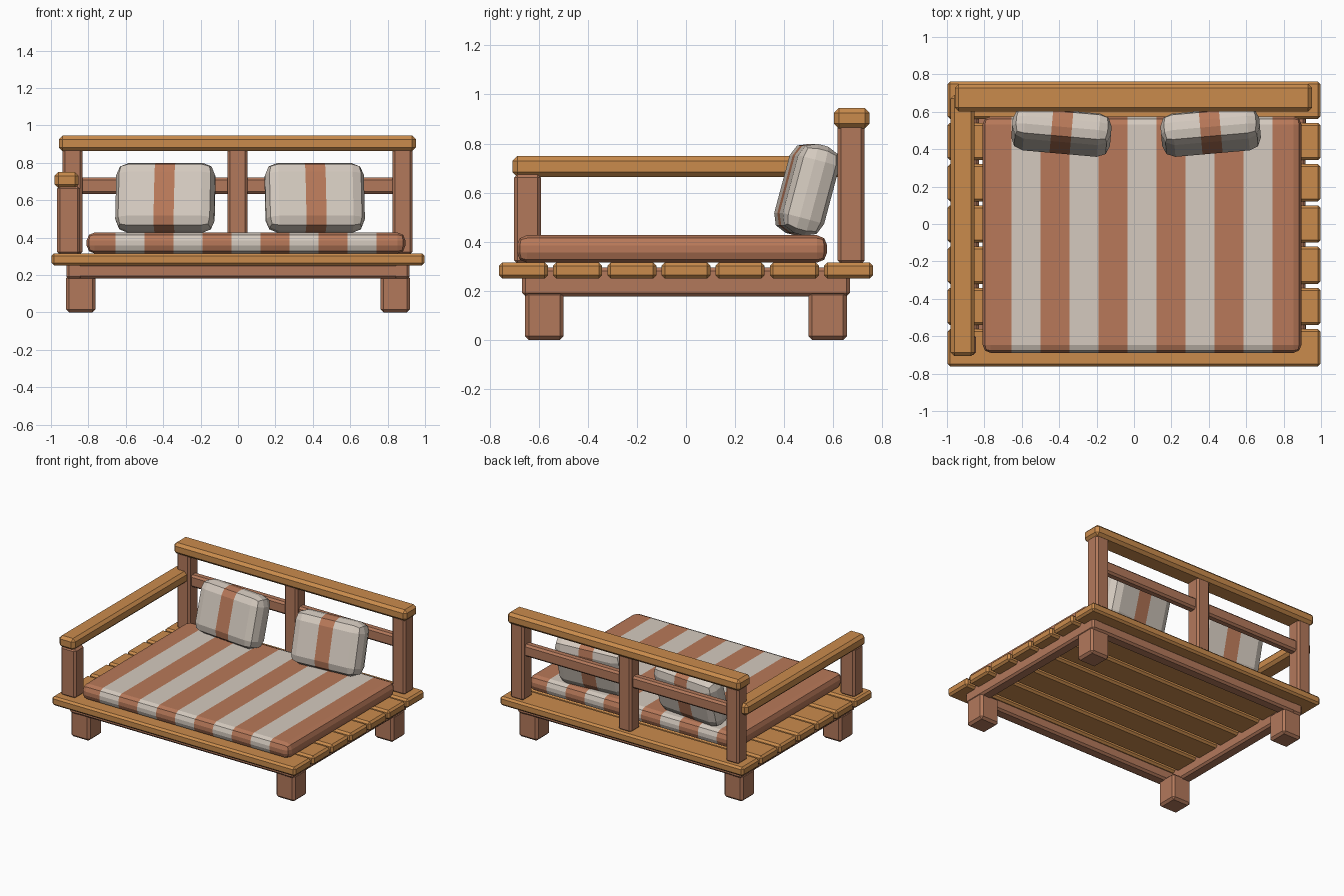
import bpy, bmesh, math
from mathutils import Matrix, Vector

if "Cube" in bpy.data.objects:
    bpy.data.objects.remove(bpy.data.objects["Cube"])


def material(name, rgb):
    m = bpy.data.materials.new(name)
    m.diffuse_color = (*rgb, 1)
    m.use_nodes = True
    m.node_tree.nodes["Principled BSDF"].inputs["Base Color"].default_value = m.diffuse_color
    return m


PLANK = material("honey_wood", (0.59, 0.26, 0.073))
FRAME = material("brown_wood", (0.45, 0.19, 0.105))
RUST = material("rust_fabric", (0.48, 0.19, 0.1))
CREAM = material("cream_fabric", (0.66, 0.59, 0.52))


def beveled(size, bevel, segments):
    """Box mesh centred on the origin with rounded edges."""
    bm = bmesh.new()
    bmesh.ops.create_cube(bm, size=1)
    bmesh.ops.scale(bm, vec=size, verts=bm.verts)
    bmesh.ops.bevel(bm, geom=bm.edges[:], offset=bevel, segments=segments,
                    profile=0.5, affect='EDGES', clamp_overlap=True)
    return bm


def finish(name, bm, mats, matrix):
    bmesh.ops.recalc_face_normals(bm, faces=bm.faces)
    mesh = bpy.data.meshes.new(name)
    bm.to_mesh(mesh)
    bm.free()
    for m in mats:
        mesh.materials.append(m)
    ob = bpy.data.objects.new(name, mesh)
    ob.matrix_world = matrix
    bpy.context.collection.objects.link(ob)
    return ob


def beam(name, x, y, z, mat, bevel=0.014):
    """Chamfered timber given by its extent on each axis."""
    lo, hi = Vector((x[0], y[0], z[0])), Vector((x[1], y[1], z[1]))
    return finish(name, beveled(hi - lo, bevel, 1), [mat],
                  Matrix.Translation((lo + hi) / 2))


def striped(name, size, bevel, cuts, rule, matrix):
    """Padded block cut along x, coloured by a rule on x."""
    bm = beveled(size, bevel, 2)
    for c in cuts:
        bmesh.ops.bisect_plane(bm, geom=bm.verts[:] + bm.edges[:] + bm.faces[:],
                               plane_co=(c, 0, 0), plane_no=(1, 0, 0))
    for f in bm.faces:
        f.material_index = rule(f.calc_center_bounds().x)
    return finish(name, bm, [RUST, CREAM], matrix)


# Deck slats
for i in range(7):
    y = (i - 3) * 0.2205
    beam(f"deck_slat_{i + 1}", (-0.997, 0.997), (y - 0.1, y + 0.1), (0.25, 0.316), PLANK)

# Under frame and legs
for s, side in ((-1, "left"), (1, "right")):
    beam(f"side_bearer_{side}", sorted((s * 0.83, s * 0.918)), (-0.667, 0.667), (0.178, 0.295), FRAME)
    for t, end in ((-1, "front"), (1, "back")):
        beam(f"leg_{end}_{side}", sorted((s * 0.763, s * 0.919)),
             sorted((t * 0.498, t * 0.655)), (0, 0.2), FRAME, 0.016)
for t, end in ((-1, "front"), (1, "back")):
    beam(f"long_bearer_{end}", (-0.9, 0.9), sorted((t * 0.58, t * 0.667)), (0.18, 0.262), FRAME)

# Backrest
for x, n in ((-0.885, "left"), (-0.003, "middle"), (0.88, "right")):
    beam(f"back_post_{n}", (x - 0.054, x + 0.054), (0.617, 0.727), (0.31, 0.88), FRAME)
beam("back_middle_rail", (-0.87, 0.87), (0.64, 0.704), (0.632, 0.722), FRAME)
beam("back_top_rail", (-0.958, 0.951), (0.602, 0.748), (0.862, 0.945), PLANK, 0.02)

# Armrest on one side
beam("arm_post", (-0.967, -0.845), (-0.7, -0.59), (0.31, 0.675), FRAME)
beam("armrest", (-0.981, -0.852), (-0.707, 0.69), (0.664, 0.75), PLANK, 0.02)

# Striped mattress
W, N = 1.704, 11
step = W / N
striped("mattress", (W, 1.264, 0.112), 0.042,
        [-W / 2 + step * i for i in range(1, N)],
        lambda x: int((x + W / 2) / step) % 2,
        Matrix.Translation((0.043, -0.057, 0.371)))

# Leaning pillows with one centre stripe
for x, yaw, n in ((-0.388, -5, "left"), (0.41, 5, "right")):
    striped(f"pillow_{n}", (0.53, 0.175, 0.375), 0.066, (-0.054, 0.054),
            lambda v: 0 if abs(v) < 0.054 else 1,
            Matrix.Translation((x, 0.492, 0.612))
            @ Matrix.Rotation(math.radians(yaw), 4, 'Z')
            @ Matrix.Rotation(math.radians(-15), 4, 'X'))
